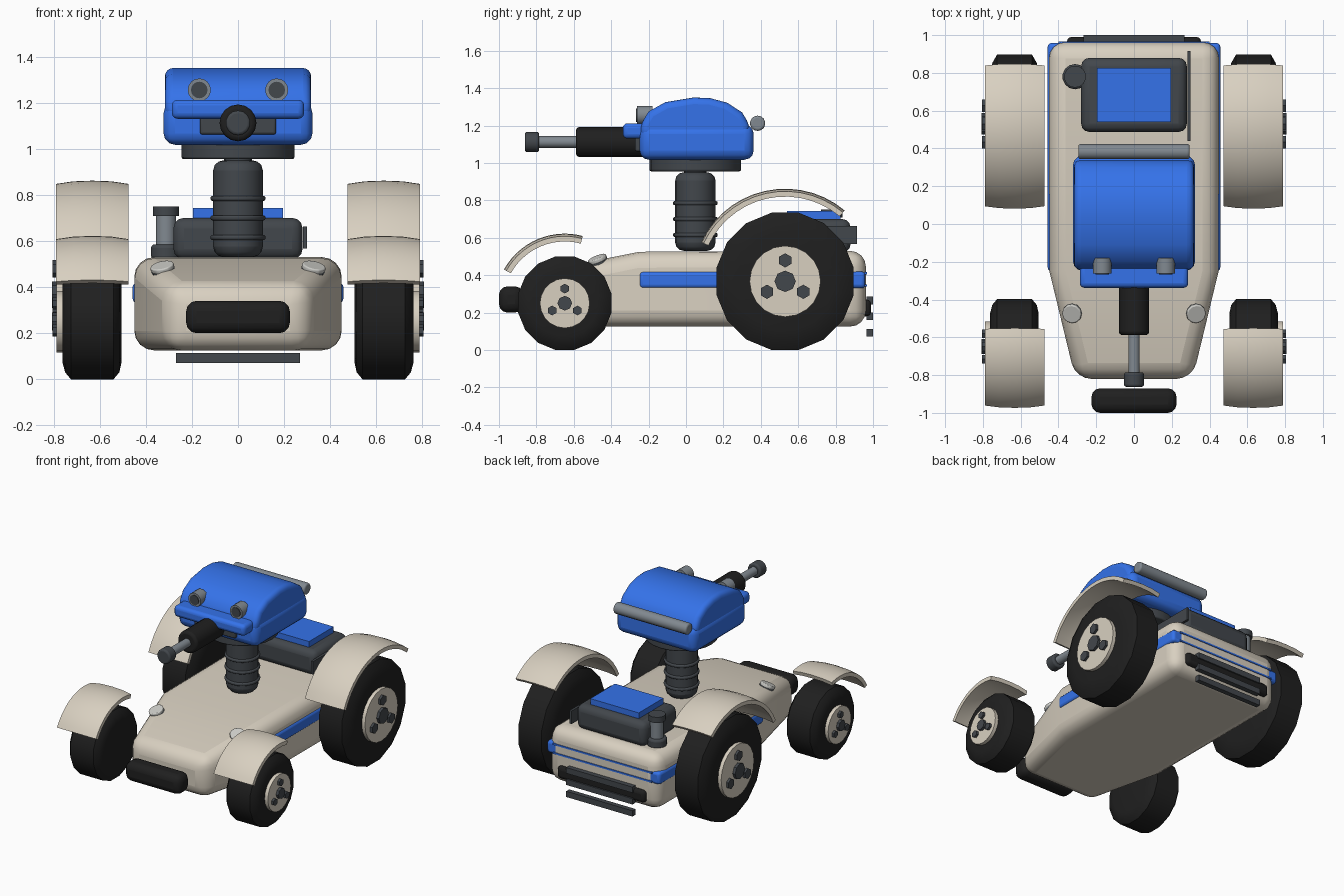
import bpy, bmesh, math
from mathutils import Vector

if "Cube" in bpy.data.objects:
    bpy.data.objects.remove(bpy.data.objects["Cube"])


def mat(name, rgb):
    m = bpy.data.materials.new(name)
    m.diffuse_color = (*rgb, 1)
    m.use_nodes = True
    m.node_tree.nodes["Principled BSDF"].inputs["Base Color"].default_value = m.diffuse_color
    return m


BEIGE = mat("beige", (0.69, 0.63, 0.53))
BLUE = mat("blue", (0.035, 0.17, 0.82))
BLACK = mat("black", (0.014, 0.014, 0.014))
CHAR = mat("charcoal", (0.055, 0.063, 0.072))
STEEL = mat("steel", (0.22, 0.25, 0.28))
PALE = mat("lens", (0.6, 0.6, 0.57))


def finish(name, bm, m, bevel=0, seg=3):
    bmesh.ops.remove_doubles(bm, verts=bm.verts, dist=1e-5)
    bmesh.ops.recalc_face_normals(bm, faces=bm.faces)
    me = bpy.data.meshes.new(name)
    bm.to_mesh(me)
    bm.free()
    ob = bpy.data.objects.new(name, me)
    bpy.context.collection.objects.link(ob)
    me.materials.append(m)
    if bevel:
        b = ob.modifiers.new("bevel", 'BEVEL')
        b.width, b.segments, b.limit_method = bevel, seg, 'ANGLE'
    bpy.ops.object.select_all(action='DESELECT')
    ob.select_set(True)
    bpy.context.view_layer.objects.active = ob
    bpy.ops.object.shade_smooth_by_angle(angle=math.radians(40))
    return ob


def box(name, lo, hi, m, bevel=0, seg=3):
    bm = bmesh.new()
    bmesh.ops.create_cube(bm, size=1)
    for v in bm.verts:
        v.co = Vector([(l + h) / 2 + c * (h - l) for l, h, c in zip(lo, hi, v.co)])
    return finish(name, bm, m, bevel, seg)


def cyl(name, a, b, r, m, n=16, bevel=0, r2=None):
    a, b = Vector(a), Vector(b)
    bm = bmesh.new()
    bmesh.ops.create_cone(bm, cap_ends=True, segments=n, radius1=r,
                          radius2=r if r2 is None else r2, depth=(b - a).length)
    rot = (b - a).to_track_quat('Z', 'Y')
    for v in bm.verts:
        v.co = rot @ v.co + (a + b) / 2
    return finish(name, bm, m, bevel)


def extrude_x(name, yz, hw, m, bevel, seg=3):
    bm = bmesh.new()
    f = bm.faces.new([bm.verts.new((-hw, y, z)) for y, z in yz])
    g = bmesh.ops.extrude_face_region(bm, geom=[f])["geom"]
    bmesh.ops.translate(bm, vec=(2 * hw, 0, 0),
                        verts=[v for v in g if isinstance(v, bmesh.types.BMVert)])
    return finish(name, bm, m, bevel, seg)


def sweep(name, prof, y, z, a0, a1, n, m, closed):
    """Turn an (x, radius) profile around the x axis through (y, z)."""
    bm = bmesh.new()
    rings = []
    for i in range(n + 1):
        a = math.radians(a0 + (a1 - a0) * i / n)
        rings.append([bm.verts.new((x, y + r * math.cos(a), z + r * math.sin(a)))
                      for x, r in prof])
    k = len(prof)
    for p, q in zip(rings, rings[1:]):
        for j in range(k if closed else k - 1):
            bm.faces.new((p[j], p[(j + 1) % k], q[(j + 1) % k], q[j]))
    if closed:
        bm.faces.new(rings[0])
        bm.faces.new(rings[-1])
    return finish(name, bm, m)


# Hull: tapered plan with a sloping hood
bm = bmesh.new()
rows = [(-0.82, 0.31, 0.41), (-0.25, 0.448, 0.525), (0.962, 0.45, 0.53)]
secs = [[bm.verts.new(c) for c in ((-w, y, 0.125), (w, y, 0.125), (w, y, t), (-w, y, t))]
        for y, w, t in rows]
for p, q in zip(secs, secs[1:]):
    for j in range(4):
        bm.faces.new((p[j], p[(j + 1) % 4], q[(j + 1) % 4], q[j]))
bm.faces.new(secs[0])
bm.faces.new(secs[-1])
finish("hull", bm, BEIGE, 0.085, 4)

# Blue trim band and rear lines
box("trim_band", (-0.457, -0.25, 0.33), (0.457, 0.958, 0.42), BLUE, 0.02)
for z in (0.345, 0.41):
    box("rear_trim_line", (-0.4, 0.95, z - 0.006), (0.4, 0.967, z + 0.006), BLUE)

# Bumpers and rear slats
box("front_bumper", (-0.225, -1.0, 0.2), (0.225, -0.87, 0.34), BLACK, 0.045)
box("rear_bumper", (-0.355, 0.92, 0.18), (0.355, 0.99, 0.27), BLACK, 0.025)
for z in (0.265, 0.18, 0.092):
    box("rear_slat", (-0.268, 0.965, z - 0.021), (0.268, 1.0, z + 0.021), CHAR)

# Wheels, hubs, bolts and fenders: y, z, radius, hub r, bolt ring, bolt r, fender r, angles
axles = [("rear", 0.53, 0.367, 0.374, 0.19, 0.112, 0.038, 0.495, 50, 155),
         ("front", -0.648, 0.25, 0.255, 0.133, 0.078, 0.026, 0.372, 75, 151)]
for tag, y, z, R, hr, br, b, fr, a0, a1 in axles:
    for s in (-1, 1):
        tyre = [(0.505, 0), (0.505, 0.7 * R), (0.515, 0.88 * R), (0.54, R),
                (0.725, R), (0.75, 0.88 * R), (0.762, 0.7 * R), (0.762, 0)]
        sweep(tag + "_tyre", [(s * x, r) for x, r in tyre], y, z,
              11.25, 371.25, 16, BLACK, False)
        cyl(tag + "_hub", (s * 0.74, y, z), (s * 0.788, y, z), hr, BEIGE, 20)
        cyl(tag + "_hub_nut", (s * 0.78, y, z), (s * 0.808, y, z), b * 1.5, CHAR, 8)
        for k in (90, 210, 330):
            a = math.radians(k)
            by, bz = y + br * math.cos(a), z + br * math.sin(a)
            cyl(tag + "_bolt", (s * 0.78, by, bz), (s * 0.805, by, bz), b, CHAR, 6)
        crown = [(0.475, -0.014), (0.55, -0.003), (0.632, 0), (0.714, -0.003), (0.79, -0.014)]
        prof = [(s * x, fr + d) for x, d in crown]
        prof += [(x, r - 0.028) for x, r in reversed(prof)]
        sweep(tag + "_fender", prof, y, z, a0, a1, 14, BEIGE, True)

# Headlights
for s in (-1, 1):
    c, ax = Vector((s * 0.325, -0.468, 0.47)), Vector((s * 0.2, -0.35, 0.9)).normalized()
    cyl("headlight_housing", c - ax * 0.05, c + ax * 0.005, 0.03, STEEL, 12, 0, 0.052)
    cyl("headlight_lens", c + ax * 0.005, c + ax * 0.028, 0.052, PALE, 12, 0.006)

# Engine block with lid, side plate and exhaust
box("engine_block", (-0.28, 0.487, 0.52), (0.28, 0.88, 0.7), CHAR, 0.045)
box("engine_lid", (-0.196, 0.54, 0.69), (0.196, 0.825, 0.742), BLUE)
box("side_plate", (0.283, 0.44, 0.567), (0.3, 0.915, 0.662), CHAR)
cyl("exhaust_base", (-0.312, 0.78, 0.52), (-0.312, 0.78, 0.585), 0.067, CHAR, 14, 0.015)
cyl("exhaust_pipe", (-0.312, 0.78, 0.56), (-0.312, 0.78, 0.72), 0.045, STEEL, 14)
cyl("exhaust_cap", (-0.312, 0.78, 0.708), (-0.312, 0.78, 0.75), 0.058, CHAR, 14)

# Neck with ribs and collar
cyl("neck", (0, 0.05, 0.53), (0, 0.05, 0.95), 0.108, CHAR, 20, 0.045)
for z in (0.615, 0.7, 0.785):
    cyl("neck_rib", (0, 0.05, z - 0.011), (0, 0.05, z + 0.011), 0.119, CHAR, 20, 0.008)
cyl("neck_core", (0, 0.05, 0.9), (0, 0.05, 0.97), 0.06, CHAR)
cyl("collar", (0, 0.05, 0.955), (0, 0.05, 1.03), 0.245, CHAR, 24, 0.01)

# Head: lower shell, domed upper shell, visor, grab bar
box("head_lower", (-0.323, -0.248, 1.017), (0.323, 0.362, 1.205), BLUE, 0.05)
dome = [(-0.24, 1.13), (-0.245, 1.2), (-0.2, 1.275), (-0.11, 1.325), (0.04, 1.35),
        (0.13, 1.346), (0.22, 1.322), (0.3, 1.27), (0.342, 1.2), (0.335, 1.13)]
extrude_x("head_upper", dome, 0.317, BLUE, 0.055, 4)
box("visor", (-0.287, -0.338, 1.13), (0.287, -0.21, 1.212), BLUE, 0.025)
cyl("grab_bar", (-0.295, 0.383, 1.212), (0.295, 0.383, 1.212), 0.041, STEEL, 14, 0.012)
box("mouth_plate", (-0.165, -0.272, 1.062), (0.165, -0.2, 1.15), CHAR, 0.01)

# Eyes
for s in (-1, 1):
    cyl("eye_ring", (s * 0.168, -0.18, 1.255), (s * 0.168, -0.262, 1.255), 0.05, STEEL, 16)
    cyl("eye_lens", (s * 0.168, -0.2, 1.255), (s * 0.168, -0.267, 1.255), 0.036, CHAR, 16)

# Nozzle
cyl("nozzle_body", (0, -0.2, 1.112), (0, -0.588, 1.112), 0.08, BLACK, 16, 0.018)
cyl("nozzle_rod", (0, -0.56, 1.112), (0, -0.81, 1.112), 0.031, STEEL, 14)
cyl("nozzle_tip", (0, -0.785, 1.112), (0, -0.862, 1.112), 0.054, CHAR, 14, 0.012)
